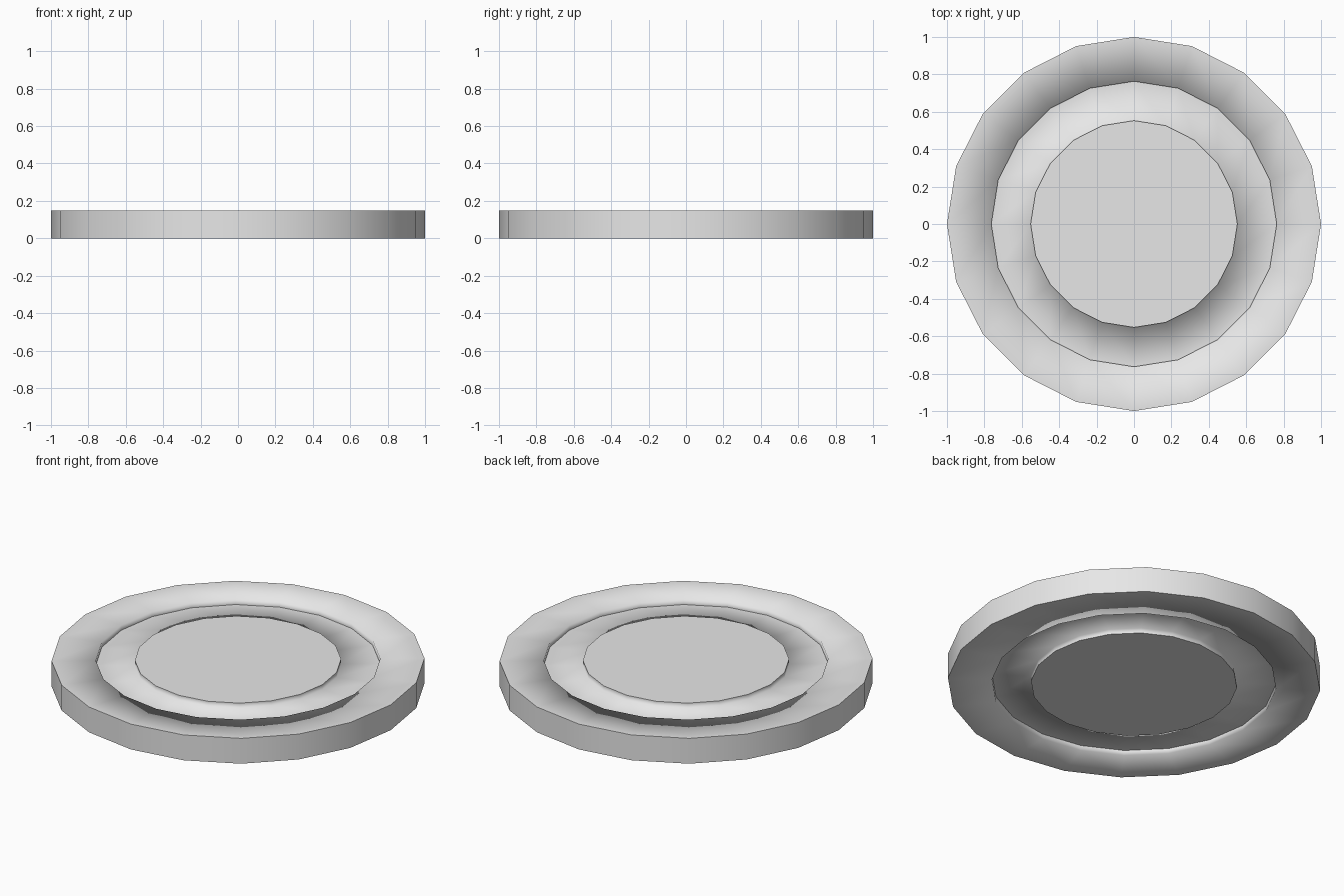
import bpy
import bmesh
from math import cos, sin, tau

SIDES = 20
HEIGHT = 0.15
DEPTH = 0.03          # groove depth on both faces
RIM, GROOVE_OUT, GROOVE_IN = 1.0, 0.763, 0.553

cube = bpy.data.objects.get("Cube")
if cube:
    bpy.data.objects.remove(cube, do_unlink=True)

grey = bpy.data.materials.new("light_grey")
grey.use_nodes = True
grey.diffuse_color = (0.8, 0.8, 0.8, 1)
grey.node_tree.nodes["Principled BSDF"].inputs["Base Color"].default_value = (0.8, 0.8, 0.8, 1)

# Half profile from centre disc to rim: radius, inset from the face, crisp ring
half = [
    (GROOVE_IN, 0, True),
    (GROOVE_IN, DEPTH, False),
    (GROOVE_OUT, DEPTH, True),
    (GROOVE_OUT, 0, False),
    (RIM, 0, True),
]
profile = [(r, HEIGHT - d, s) for r, d, s in half]
profile += [(r, d, s) for r, d, s in reversed(half)]

bm = bmesh.new()


def ring(radius, z):
    return [bm.verts.new((radius * cos(tau * i / SIDES), radius * sin(tau * i / SIDES), z))
            for i in range(SIDES)]


rings = [ring(r, z) for r, z, _ in profile]

# Grooved body between the two centre discs
for a, b in zip(rings, rings[1:]):
    for i in range(SIDES):
        j = (i + 1) % SIDES
        bm.faces.new((a[i], b[i], b[j], a[j]))

# Flat centre discs
bm.faces.new(rings[0])
bm.faces.new(rings[-1])
bmesh.ops.recalc_face_normals(bm, faces=bm.faces)

# Smooth shading, with crisp rings at the rim, groove floor and disc edges
for face in bm.faces:
    face.smooth = True
for verts, (_, _, crisp) in zip(rings, profile):
    if crisp:
        for i in range(SIDES):
            bm.edges.get((verts[i], verts[(i + 1) % SIDES])).smooth = False

mesh = bpy.data.meshes.new("grooved_disc")
bm.to_mesh(mesh)
bm.free()
mesh.materials.append(grey)
disc = bpy.data.objects.new("grooved_disc", mesh)
bpy.context.collection.objects.link(disc)
